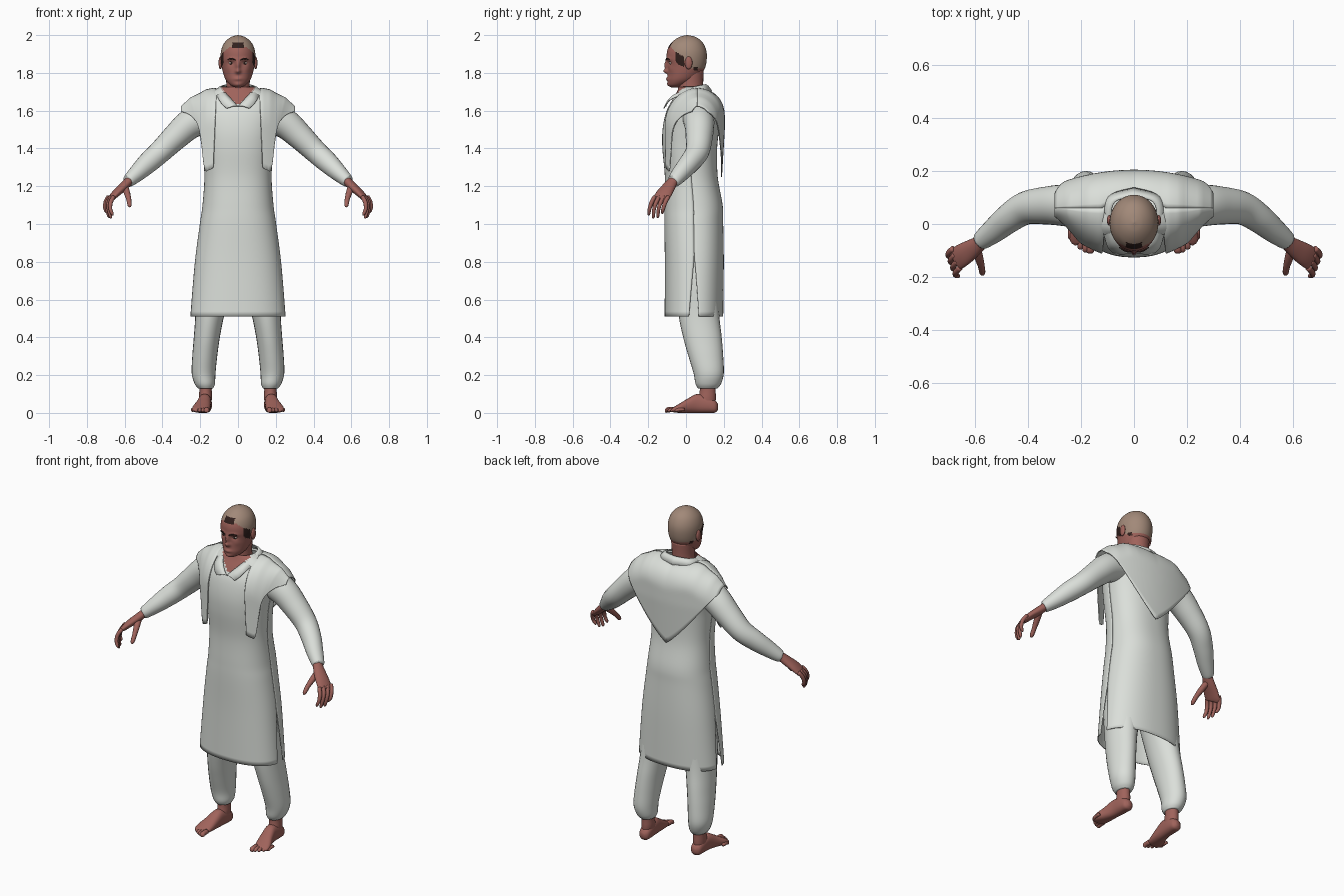
import bpy, bmesh, math
from mathutils import Vector as V


def material(name, rgb):
    m = bpy.data.materials.new(name)
    m.diffuse_color = (*rgb, 1)
    return m


CLOTH = material("pale_cloth", (0.71, 0.74, 0.70))
SKIN = material("skin", (0.35, 0.125, 0.105))
SCALP = material("shaven_scalp", (0.36, 0.25, 0.19))
HAIR = material("dark_hair", (0.03, 0.014, 0.012))
WHITE = material("eye_white", (0.55, 0.45, 0.40))
X, Y = V((1, 0, 0)), V((0, 1, 0))


def spline(keys, sub):
    """Smooth curve through tuples of any length."""
    out = []
    for i in range(len(keys) - 1):
        p0, p1 = keys[max(i - 1, 0)], keys[i]
        p2, p3 = keys[i + 1], keys[min(i + 2, len(keys) - 1)]
        for k in range(sub):
            t = k / sub
            out.append(tuple(
                0.5 * (2 * b + (c - a) * t + (2 * a - 5 * b + 4 * c - d) * t * t
                       + (3 * b - a - 3 * c + d) * t ** 3)
                for a, b, c, d in zip(p0, p1, p2, p3)))
    return out + [tuple(keys[-1])]


def sheet(name, rows, mats, wrap=False, mirror=False, solid=0, rule=None):
    """Smooth grid surface through rows of points; wrapped rows get end caps."""
    bm = bmesh.new()
    vs = [[bm.verts.new(p) for p in r] for r in rows]
    n = len(rows[0])
    for a, b in zip(vs, vs[1:]):
        for j in range(n if wrap else n - 1):
            k = (j + 1) % n
            bm.faces.new((a[j], a[k], b[k], b[j]))
    if wrap:
        bm.faces.new(vs[0][::-1])
        bm.faces.new(vs[-1])
    bmesh.ops.recalc_face_normals(bm, faces=bm.faces)
    for f in bm.faces:
        f.smooth = True
        if rule:
            f.material_index = rule(f.calc_center_median())
    me = bpy.data.meshes.new(name)
    bm.to_mesh(me)
    bm.free()
    for m in mats:
        me.materials.append(m)
    ob = bpy.data.objects.new(name, me)
    bpy.context.collection.objects.link(ob)
    if mirror:
        ob.modifiers.new("mirror", 'MIRROR')
    if solid:
        s = ob.modifiers.new("thickness", 'SOLIDIFY')
        s.thickness, s.offset = solid, 0
    return ob


def ring(c, u, v, a, b, angles, p=2.0):
    def e(t):
        return math.copysign(abs(t) ** (2 / p), t)
    return [c + u * a * e(math.cos(t)) + v * b * e(math.sin(t)) for t in angles]


def loft(name, keys, mats, u=X, v=None, n=24, sub=5, p=2.0, mirror=True, rule=None, shape=None):
    """Tube through keys (x, y, z, radius_u, radius_v)."""
    pts = spline(keys, sub)
    angles = [2 * math.pi * j / n for j in range(n)]
    rows = []
    for i, k in enumerate(pts):
        uu, vv = u, v
        if v is None:
            t = (V(pts[min(i + 1, len(pts) - 1)][:3]) - V(pts[max(i - 1, 0)][:3])).normalized()
            uu = (u - t * u.dot(t)).normalized()
            vv = t.cross(uu)
        rows.append(ring(V(k[:3]), uu, vv, k[3], k[4], angles, p))
    if shape:
        rows = [[shape(q) for q in r] for r in rows]
    return sheet(name, rows, mats, wrap=True, mirror=mirror, rule=rule)


def ball(name, c, s, mats, rule=None):
    """Mirrored ellipsoid."""
    k = [(c[0], c[1], c[2] - s[2] * math.cos(math.pi * i / 10),
          s[0] * max(math.sin(math.pi * i / 10), 0.02),
          s[1] * max(math.sin(math.pi * i / 10), 0.02)) for i in range(11)]
    return loft(name, k, mats, X, Y, 16, 1, rule=rule)


# tunic: front and back panels, parted by a slit at each side of the skirt
TUNIC = [(0, .042, .51, .252, .153), (0, .044, .8, .226, .154), (0, .041, 1.0, .2, .154),
         (0, .04, 1.1, .186, .152), (0, .028, 1.25, .176, .138), (0, .02, 1.4, .186, .143),
         (0, .025, 1.5, .2, .147), (0, .034, 1.59, .215, .138), (0, .038, 1.65, .2, .112),
         (0, .042, 1.695, .15, .09), (0, .04, 1.725, .085, .075)]
for side, start in (("back", 0), ("front", math.pi)):
    rows = []
    for k in spline(TUNIC, 7):
        g = 0.13 * max(0, (0.82 - k[2]) / 0.31)
        ang = [start + g + (math.pi - 2 * g) * j / 48 for j in range(49)]
        rows.append(ring(V(k[:3]), X, Y, k[3], k[4], ang, 2.3))
    sheet("tunic_" + side, rows, [CLOTH, SKIN], solid=.004,
          rule=lambda c: int(c.y < 0 and abs(c.x) < (c.z - 1.622) * .95))

# sleeves
loft("sleeve", [(.15, .06, 1.58, .09, .085), (.25, .07, 1.532, .08, .08), (.33, .07, 1.462, .07, .072),
                (.41, .06, 1.384, .061, .063), (.475, .02, 1.325, .056, .055),
                (.53, -.025, 1.273, .046, .047), (.575, -.06, 1.232, .035, .037),
                (.585, -.068, 1.224, .03, .03)], [CLOTH], V((.75, 0, .65)))

# trousers
loft("trouser_leg", [(.172, .115, .13, .04, .052), (.176, .118, .155, .054, .068), (.182, .12, .21, .063, .08),
                     (.176, .105, .3, .066, .092), (.165, .087, .4, .069, .102), (.148, .067, .53, .078, .108),
                     (.12, .05, .75, .105, .115), (.09, .045, .95, .09, .11)], [CLOTH], X, Y)


# shoulder shawl: long point at the back, two hanging ends at the front
def lerp_keys(keys, x):
    for (x0, z0), (x1, z1) in zip(keys, keys[1:]):
        if x <= x1:
            return z0 + (z1 - z0) * (x - x0) / (x1 - x0)
    return keys[-1][1]


RIDGE = [(0, 1.70), (.09, 1.712), (.13, 1.718), (.17, 1.71), (.2, 1.692), (.25, 1.668), (.3, 1.622)]


def drape(rx, hx, hz, depth, y_at):
    zt = lerp_keys(RIDGE, abs(rx))
    y0 = .06 + .045 * max(0, 1 - (rx / .12) ** 2)
    col = []
    for i in range(25):
        s = (i / 24) ** 1.8
        z, x = zt + (hz - zt) * s, rx + (hx - rx) * s
        f = math.sqrt(max(0, 1 - (1 - min((zt - z) / depth, 1)) ** 2))
        col.append(V((x, y0 + (y_at(x, z) - y0) * f, z)))
    return col


back = [.3 * (j / 24 - 1) for j in range(49)]
sheet("shawl_back", [drape(x, x, 1.25 + .345 * (abs(x) / .3) ** 1.2, .13,
                           lambda x, z: .203 - .62 * x * x - .06 * max(0, 1.5 - z)) for x in back],
      [CLOTH], solid=.005)
ends = spline([(.113, .13, 1.30), (.15, .155, 1.285), (.2, .178, 1.30), (.24, .205, 1.5),
               (.27, .245, 1.57), (.3, .3, 1.595)], 6)
sheet("shawl_end", [drape(a, b, c, .2, lambda x, z: -.132 + 1.5 * x * x) for a, b, c in ends],
      [CLOTH], mirror=True, solid=.005)

# turned-down collar with an open V
edge = spline([(0, .105, 1.738, 0, .137, 1.702), (.07, .085, 1.735, .1, .105, 1.705),
               (.085, .03, 1.722, .122, .03, 1.70), (.062, -.05, 1.69, .105, -.07, 1.665),
               (.03, -.09, 1.655, .085, -.103, 1.635), (0, -.107, 1.622, .06, -.117, 1.612)], 6)
rows = []
for e in edge:
    a, b = V(e[:3]), V(e[3:])
    rows.append([a, a.lerp(b, .4) + V((0, 0, .006)), b])
sheet("collar", rows, [CLOTH], mirror=True, solid=.005)

# head with sculpted face, scalp and hair patches
BUMPS = [(0, 1.838, .011, .026, .018), (0, 1.808, .014, .011, .02), (.035, 1.872, .022, .009, .007),
         (.036, 1.853, .016, .011, -.008), (0, 1.768, .022, .009, .007), (0, 1.737, .02, .012, .006),
         (.05, 1.82, .018, .018, .004)]


def face(q):
    if q.y < 0:
        for bx, bz, sx, sz, h in BUMPS:
            q.y -= h * math.exp(-((abs(q.x) - bx) / sx) ** 2 - ((q.z - bz) / sz) ** 2)
    return q


def head_colour(c):
    x = abs(c.x)
    if c.y < 0 and x < .03 and 1.932 < c.z < 1.963:
        return 2
    if x > .05 and -.055 < c.y < -.012 and abs(c.z - 1.872 + .6 * (c.y + .035)) < .028:
        return 2
    if x > .05 and .04 < c.y < .062 and 1.813 < c.z < 1.83:
        return 2
    return int(c.z > 1.825 + max(0, .03 - c.y))


HEAD = [(1.722, .012, -.075, -.035), (1.735, .04, -.092, 0), (1.76, .063, -.098, .05),
        (1.79, .076, -.097, .08), (1.83, .086, -.096, .102), (1.875, .092, -.102, .11),
        (1.915, .09, -.1, .108), (1.95, .078, -.085, .095), (1.975, .058, -.06, .075),
        (1.992, .032, -.03, .045), (2.0, .002, .004, .008)]
loft("head", [(0, (f + b) / 2, z, a, (b - f) / 2) for z, a, f, b in HEAD], [SKIN, SCALP, HAIR],
     X, Y, 96, 7, mirror=False, rule=head_colour, shape=face)
loft("neck", [(0, .03, 1.6, .08, .075), (0, .025, 1.68, .067, .068), (0, .025, 1.74, .062, .066),
              (0, .03, 1.81, .066, .064)], [SKIN], X, Y, mirror=False)
ball("ear", (.093, .014, 1.853), (.01, .02, .034), [SKIN])
ball("eye", (.036, -.078, 1.853), (.013, .012, .009), [WHITE, HAIR],
     lambda c: int(abs(c.x - .036) < .006))
loft("eyebrow", [(.014, -.107, 1.868, .003, .002), (.035, -.101, 1.876, .004, .003),
                 (.056, -.088, 1.87, .002, .002)], [HAIR], V((0, 0, 1)), n=8)

# hands
ACROSS = V((.3, .9, -.1))
loft("palm", [(.565, -.052, 1.245, .028, .024), (.583, -.072, 1.222, .029, .023),
              (.61, -.092, 1.195, .036, .023), (.645, -.115, 1.163, .043, .02),
              (.672, -.132, 1.135, .043, .015), (.678, -.138, 1.128, .036, .008)], [SKIN], ACROSS)
for j, (name, tip) in enumerate((("index", 1.045), ("middle", 1.03), ("ring", 1.033), ("little", 1.053))):
    x, y = .658 + .009 * j, -.165 + .024 * j
    loft(name + "_finger", [(x, y, 1.145, .011, .011), (x + .016, y - .017, 1.115, .0115, .0115),
                            (x + .018, y - .028, 1.08, .010, .010), (x + .008, y - .032, tip + .01, .0085, .0085),
                            (x + .004, y - .032, tip, .003, .003)], [SKIN], ACROSS, n=10, sub=3)
loft("thumb", [(.6, -.085, 1.2, .018, .018), (.588, -.125, 1.165, .017, .016), (.578, -.16, 1.13, .013, .013),
               (.574, -.185, 1.1, .011, .011), (.573, -.193, 1.09, .003, .003)], [SKIN], X, n=12, sub=3)

# feet
loft("ankle", [(.172, .115, .18, .034, .043), (.172, .115, .12, .033, .042), (.172, .112, .08, .034, .046),
               (.174, .105, .03, .03, .05)], [SKIN], X, Y)
loft("foot", [(.171, .17, .032, .012, .014), (.172, .155, .034, .03, .032), (.173, .12, .043, .035, .043),
              (.176, .06, .05, .035, .05), (.184, .01, .038, .04, .038), (.194, -.03, .026, .046, .026),
              (.199, -.06, .018, .044, .016), (.2, -.075, .015, .034, .009)], [SKIN], X, V((0, 0, 1)), p=2.4)
for j in range(5):
    x, r = .166 + .0185 * j, (.014, .0105, .010, .0095, .009)[j]
    tip = -.112 + .002 * j + .0028 * j * j
    loft("toe_%d" % (j + 1), [(x, tip + .05, .018, r, r), (x, tip + .02, .017, r, r),
                              (x, tip + .006, .013, r, r * .9), (x, tip, .012, r * .4, r * .4)],
         [SKIN], X, V((0, 0, 1)), n=12, sub=3)
